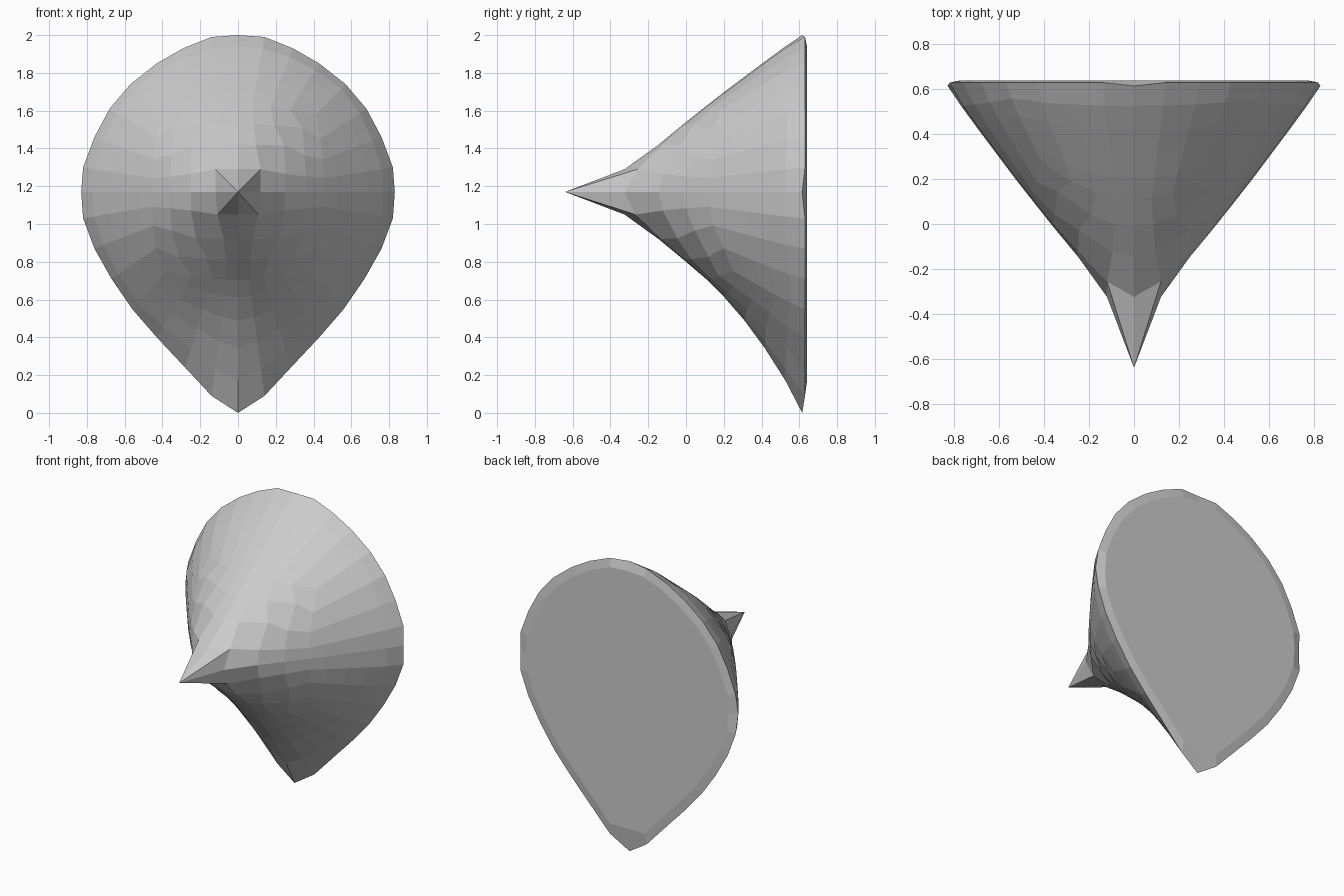
import bpy, bmesh, math

if "Cube" in bpy.data.objects:
    bpy.data.objects.remove(bpy.data.objects["Cube"])

CZ = 1.17
# right half of the teardrop rim (x, z), top to bottom tip
HALF = [(0, 2), (.14, 1.99), (.29, 1.93), (.43, 1.85), (.57, 1.74), (.68, 1.61),
        (.76, 1.46), (.82, 1.30), (.83, 1.17), (.82, 1.03), (.76, .87), (.67, .71),
        (.56, .55), (.43, .40), (.28, .24), (.14, .09), (0, 0)]
RIM = HALF + [(-x, z) for x, z in HALF[-2:0:-1]]
# flare profile: radius -> y
PROFILE = [(0, -.64), (.12, -.325), (.25, -.145), (.37, 0), (.52, .19),
           (.61, .31), (.70, .43), (.78, .54), (.83, .63)]


def rim_point(u):
    i = math.floor(u)
    f = u - i
    a, b = RIM[i % 32], RIM[(i + 1) % 32]
    return a[0] + (b[0] - a[0]) * f, a[1] + (b[1] - a[1]) * f - CZ


def depth(r):
    for (r0, y0), (r1, y1) in zip(PROFILE, PROFILE[1:]):
        if r <= r1:
            return y0 + (y1 - y0) * (r - r0) / (r1 - r0)
    return PROFILE[-1][1]


def surface(u, half, squareness):
    """Point on the flare: round near the tip, teardrop at the rim."""
    x, z = rim_point(u)
    big = math.hypot(x, z)
    c, s = x / big, z / big
    r = min(half * (1 / max(abs(c), abs(s))) ** squareness, .83)
    y = depth(r)
    r += (big - .83) * (max(y, 0) / .63) ** 2.2
    return c * r, y, CZ + s * r


bm = bmesh.new()

# pointed front: 8 x 8 grid of square rings
RINGS = [(0, 0), (.12, 1), (.25, .95), (.36, .85), (.46, .7)]
grid = {}
for i in range(-4, 5):
    for j in range(-4, 5):
        k = max(abs(i), abs(j))
        if k == 0:
            co = (0, -.64, CZ)
        else:
            if j == k:
                u = 4 * i / k
            elif i == k:
                u = 8 - 4 * j / k
            elif j == -k:
                u = 16 - 4 * i / k
            else:
                u = 24 + 4 * j / k
            co = surface(u % 32, *RINGS[k])
        grid[i, j] = bm.verts.new(co)
for i in range(-4, 4):
    for j in range(-4, 4):
        q = [grid[i, j], grid[i + 1, j], grid[i + 1, j + 1], grid[i, j + 1]]
        if i in (-1, 0) and j in (-1, 0):
            n = q.index(grid[0, 0])
            q = q[n:] + q[:n]
            bm.faces.new(q[:3])
            bm.faces.new([q[0], q[2], q[3]])
        else:
            bm.faces.new(q)

# flaring sides out to the rim
loop = ([grid[i, 4] for i in range(0, 5)] + [grid[4, j] for j in range(3, -5, -1)]
        + [grid[i, -4] for i in range(3, -5, -1)] + [grid[-4, j] for j in range(-3, 5)]
        + [grid[i, 4] for i in range(-3, 0)])


def bridge(a, b):
    for n in range(32):
        m = (n + 1) % 32
        bm.faces.new([a[n], a[m], b[m], b[n]])


for half, sq in [(.53, .5), (.61, .33), (.69, .2), (.77, .08), (.83, 0)]:
    new = [bm.verts.new(surface(u, half, sq)) for u in range(32)]
    bridge(loop, new)
    loop = new
for u in range(0, 32, 8):
    loop[u].co.y = .615

# shallow bevel and flat back
inner = []
for u in range(32):
    x, z = rim_point(u)
    f = .86 if u == 16 else .93
    inner.append(bm.verts.new((x * f, .64, CZ + z * f)))
bridge(loop, inner)
bm.faces.new(inner)

bmesh.ops.recalc_face_normals(bm, faces=bm.faces)
mesh = bpy.data.meshes.new("pointed_teardrop")
bm.to_mesh(mesh)
bm.free()
bpy.context.collection.objects.link(bpy.data.objects.new("pointed_teardrop", mesh))
